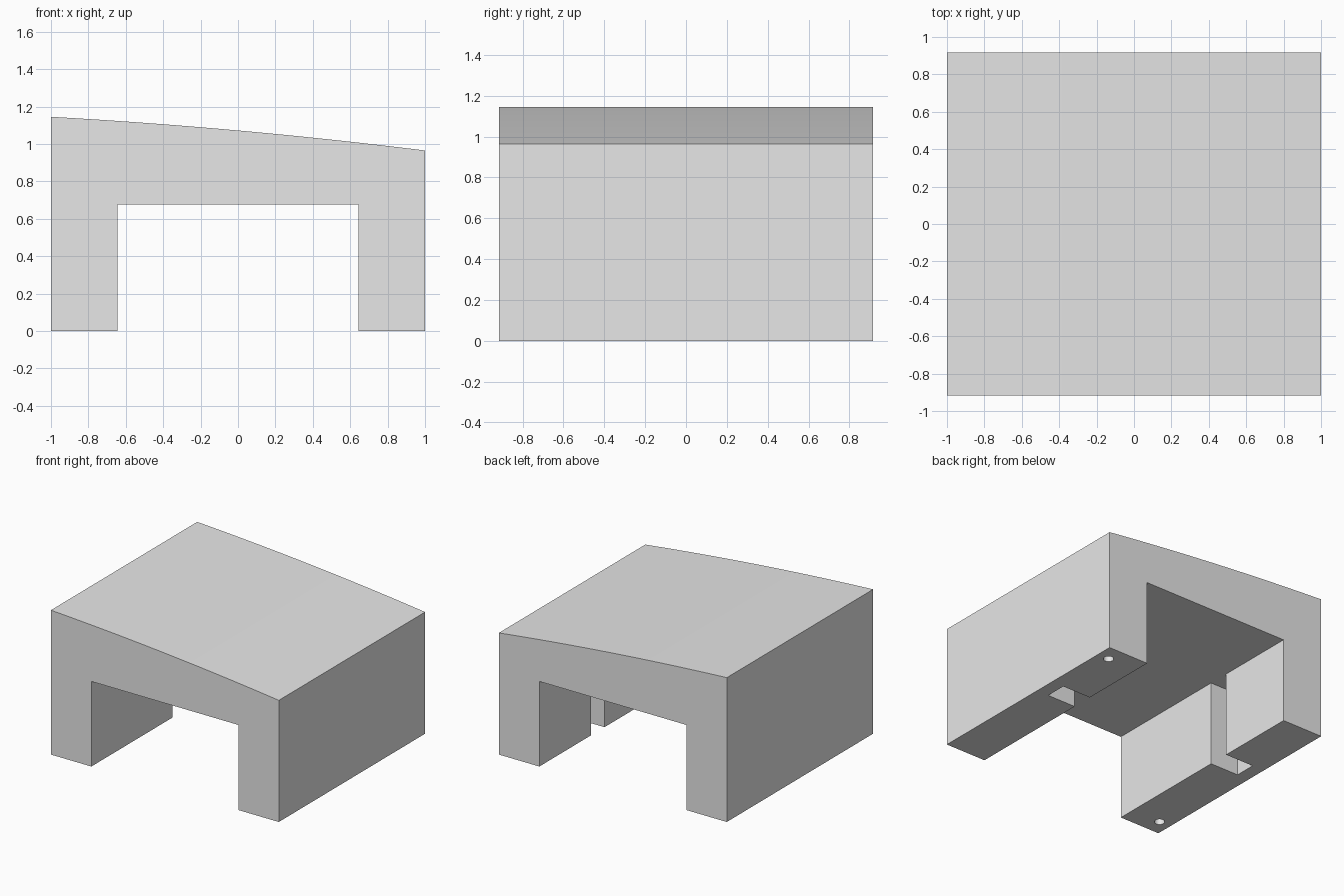
import bpy
import bmesh

cube = bpy.data.objects.get("Cube")
if cube:
    bpy.data.objects.remove(cube, do_unlink=True)

HALF_DEPTH = 0.917
LEG_INNER = 0.645
CEILING = 0.675

# Single plain grey
grey = bpy.data.materials.new("light_grey")
grey.use_nodes = True
color = (0.8, 0.8, 0.8, 1)
grey.diffuse_color = color
grey.node_tree.nodes["Principled BSDF"].inputs["Base Color"].default_value = color


def make_object(name, bm):
    bmesh.ops.recalc_face_normals(bm, faces=bm.faces)
    mesh = bpy.data.meshes.new(name)
    bm.to_mesh(mesh)
    bm.free()
    mesh.materials.append(grey)
    obj = bpy.data.objects.new(name, mesh)
    bpy.context.collection.objects.link(obj)
    return obj


def extrude_profile(name, points):
    """Sweep an x-z outline through the full depth."""
    bm = bmesh.new()
    face = bm.faces.new([bm.verts.new((x, -HALF_DEPTH, z)) for x, z in points])
    swept = bmesh.ops.extrude_face_region(bm, geom=[face])["geom"]
    verts = [v for v in swept if isinstance(v, bmesh.types.BMVert)]
    bmesh.ops.translate(bm, verts=verts, vec=(0, 2 * HALF_DEPTH, 0))
    return make_object(name, bm)


def box(name, low, high):
    bm = bmesh.new()
    bmesh.ops.create_cube(bm, size=1)
    for v in bm.verts:
        v.co = [(a + b) / 2 + c * (b - a) for a, b, c in zip(low, high, v.co)]
    return make_object(name, bm)


def cylinder(name, center, radius, height):
    bm = bmesh.new()
    bmesh.ops.create_cone(bm, cap_ends=True, segments=32, radius1=radius,
                          radius2=radius, depth=height)
    bmesh.ops.translate(bm, verts=bm.verts, vec=center)
    return make_object(name, bm)


# Bridge-shaped body with a gently arched sloping top
STEPS = 24
top = []
for i in range(STEPS + 1):
    x = 1 - 2 * i / STEPS
    top.append((x, 1.072 - 0.09 * x - 0.017 * x * x))
outline = [(-1, 0), (-LEG_INNER, 0), (-LEG_INNER, CEILING),
           (LEG_INNER, CEILING), (LEG_INNER, 0), (1, 0)] + top
body = extrude_profile("riser_body", outline)

# Upright slots in both legs, and one blind hole under each leg
cutters = [
    box("slot_cutter", (-0.895, 0.1, -0.1), (0.895, 0.27, CEILING)),
]
for side in (-1, 1):
    cutters.append(cylinder("hole_cutter", (side * 0.9, side * 0.785, 0), 0.038, 0.2))

for cutter in cutters:
    cut = body.modifiers.new(cutter.name, "BOOLEAN")
    cut.operation = "DIFFERENCE"
    cut.solver = "EXACT"
    cut.object = cutter
    cutter.hide_render = True
    cutter.hide_set(True)

# Apply the cuts, then drop the cutters
bpy.context.view_layer.objects.active = body
body.select_set(True)
for name in [m.name for m in body.modifiers]:
    bpy.ops.object.modifier_apply(modifier=name)
for cutter in cutters:
    bpy.data.objects.remove(cutter, do_unlink=True)
bpy.ops.object.shade_smooth_by_angle()
